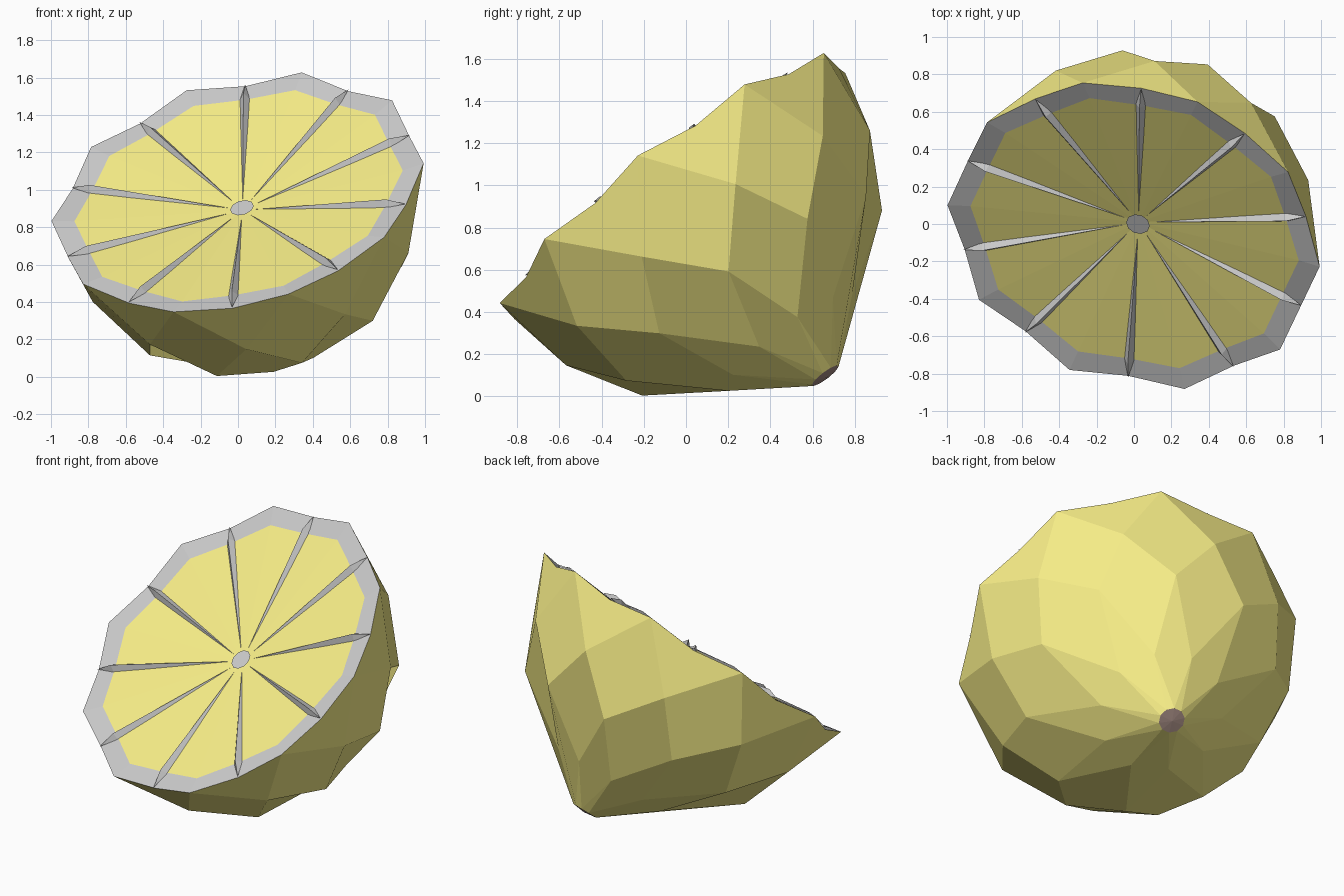
import bpy
from math import pi, cos, sin
from mathutils import Vector

if "Cube" in bpy.data.objects:
    bpy.data.objects.remove(bpy.data.objects["Cube"])

N = 10                                        # fruit segments
C = Vector((0.025, 0.01, 0.89))               # centre of the cut face
A = Vector((-0.218, -0.59, 0.777)).normalized()  # cut face normal
U = Vector((1.0, -0.165, 0.155))
U = (U - A * U.dot(A)).normalized()
V = A.cross(U)


def pt(k, r, h, side=0.0):
    """Point at angle step k, radius r, height h above the cut centre."""
    a = 2 * pi * k / N
    rad = U * cos(a) + V * sin(a)
    tan = V * cos(a) - U * sin(a)
    return C + rad * r + tan * side + A * h


def ring(r, h, shift=0.0, off=Vector((0, 0, 0))):
    return [pt(k + shift, r, h) + off for k in range(N)]


def material(name, col):
    m = bpy.data.materials.new(name)
    m.diffuse_color = (*col, 1)
    m.use_nodes = True
    m.node_tree.nodes["Principled BSDF"].inputs["Base Color"].default_value = m.diffuse_color
    return m


def build(name, rings, faces, mat=None):
    verts = [v for r in rings for v in r]
    me = bpy.data.meshes.new(name)
    me.from_pydata(verts, [], faces)
    ob = bpy.data.objects.new(name, me)
    bpy.context.collection.objects.link(ob)
    if mat:
        me.materials.append(mat)
    return ob


def idx(r, k):
    return r * N + k % N


yellow = material("yellow", (0.95, 0.87, 0.25))
brown = material("brown", (0.36, 0.25, 0.22))

# Shared rings: rim peaks, rim notches and the pulp border
rim, notch = ring(1.02, 0.125), ring(0.972, 0.09, 0.5)
pulp_peak, pulp_mid = ring(0.90, 0.10), ring(0.856, 0.088, 0.5)
nub_off = Vector((0.01, 0.03, 0.025))
nub_ring = ring(0.078, -1.05, 0, nub_off)

# Peel: staggered rings joined by diamond-shaped facets
peel_rings = [rim, notch, ring(0.91, -0.24, 0.5), ring(0.755, -0.53),
              ring(0.37, -0.82, 0.5), nub_ring]
f = []
for k in range(N):
    f += [(idx(0, k), idx(2, k), idx(0, k + 1), idx(1, k)),
          (idx(0, k), idx(2, k - 1), idx(3, k), idx(2, k)),
          (idx(2, k), idx(3, k), idx(4, k), idx(3, k + 1)),
          (idx(3, k), idx(4, k - 1), idx(5, k), idx(4, k)),
          (idx(4, k), idx(5, k), idx(5, k + 1))]
build("peel", peel_rings, f, yellow)

# Stem scar
build("stem_scar", [nub_ring, [C - A * 1.06 + nub_off]],
      [(k, N, (k + 1) % N) for k in range(N)], brown)

# Pith band between peel and pulp
f = []
for k in range(N):
    f += [(idx(0, k), idx(1, k), idx(3, k), idx(2, k)),
          (idx(1, k), idx(0, k + 1), idx(2, k + 1), idx(3, k))]
build("pith", [rim, notch, pulp_peak, pulp_mid], f)

# Pulp: shallow cone sinking to the centre
f = []
for k in range(N):
    f += [(idx(0, k), idx(1, k), 2 * N), (idx(1, k), idx(0, k + 1), 2 * N)]
build("pulp", [pulp_peak, pulp_mid, [C]], f, yellow)

# Membranes: tapered ridges from the centre to the rim notches
spokes, f = [], []
for i in range(N):
    k, b = i + 0.5, i * 5
    spokes.append([pt(k, 0.08, 0.012), pt(k, 0.86, 0.088, -0.027),
                   pt(k, 0.86, 0.088, 0.027), pt(k, 0.865, 0.125),
                   pt(k, 0.975, 0.1)])
    f += [(b, b + 1, b + 3), (b, b + 3, b + 2),
          (b + 1, b + 4, b + 3), (b + 3, b + 4, b + 2)]
build("membranes", spokes, f)

# Pith core in the middle of the cut
build("core", [ring(0.065, 0.018)], [tuple(range(N))])
